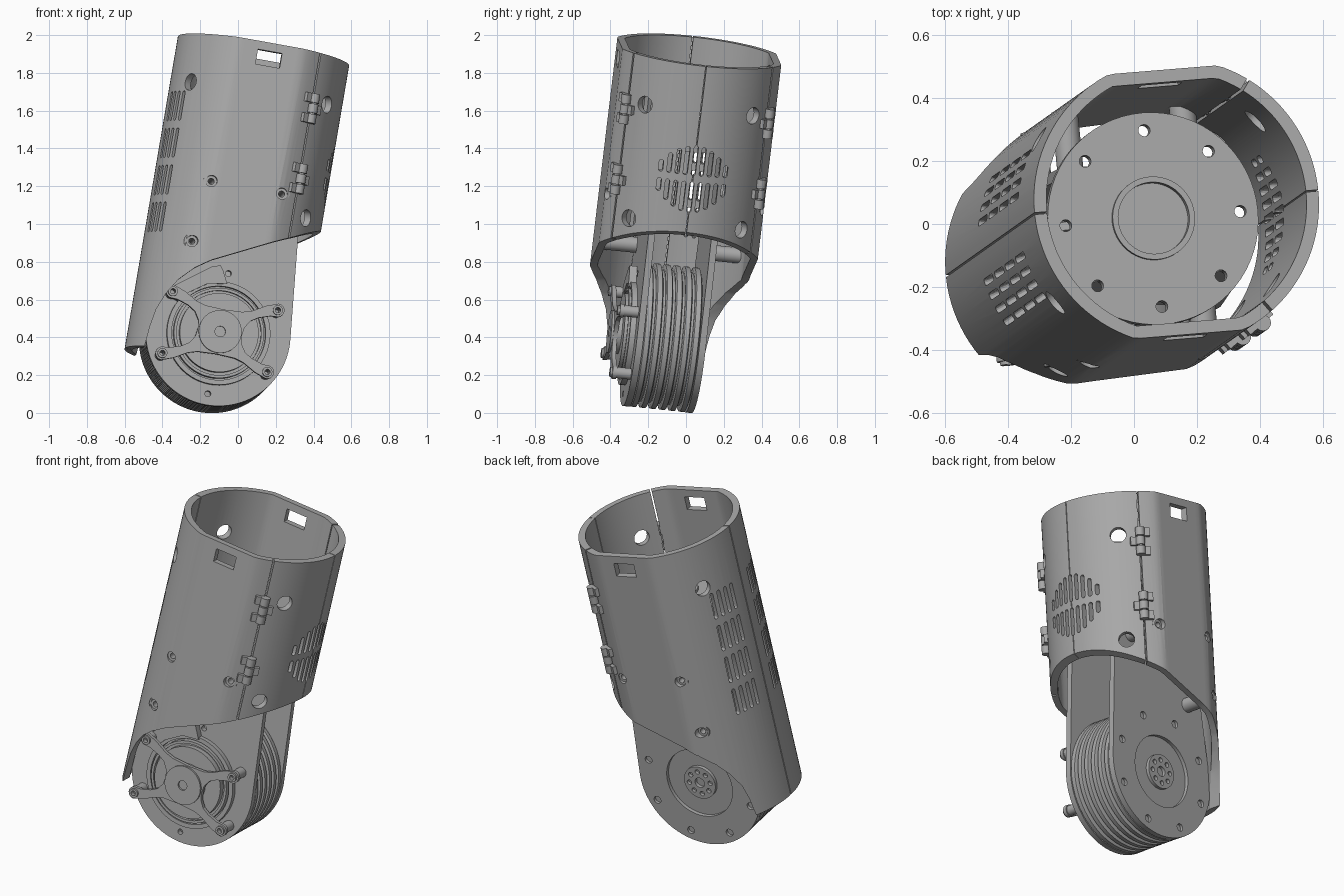
import bpy, bmesh, math
from mathutils import Matrix, Vector

if "Cube" in bpy.data.objects:
    bpy.data.objects.remove(bpy.data.objects["Cube"], do_unlink=True)

X, Y, Z = Vector((1, 0, 0)), Vector((0, 1, 0)), Vector((0, 0, 1))
R, FLAT, WALL = 0.46, 0.425, 0.04      # shell radius, half depth, thickness
AXLE = -1.547                          # axle height below the rim

grey = bpy.data.materials.new("mid_grey")
grey.use_nodes = True
grey.diffuse_color = (0.4, 0.4, 0.4, 1)
grey.node_tree.nodes["Principled BSDF"].inputs["Base Color"].default_value = (0.4, 0.4, 0.4, 1)

# the whole leaning assembly is modelled upright, then tipped by this matrix
up = Vector((0.167, 0.118, 0.979)).normalized()
side = Vector((0.98, 0.08, -0.177))
side = (side - up * side.dot(up)).normalized()
TILT = Matrix.Translation((0.135, 0.07, 1.915)) @ Matrix((side, up.cross(side), up)).transposed().to_4x4()
parts = []


def frame(axis, origin=(0, 0, 0)):
    w = Vector(axis).normalized()
    v = Y if abs(w.z) > 0.9 else Z
    return Matrix.Translation(origin) @ Matrix((v.cross(w), v, w)).transposed().to_4x4()


def finish(name, bm, fr):
    bmesh.ops.transform(bm, matrix=fr, verts=bm.verts)
    bmesh.ops.recalc_face_normals(bm, faces=bm.faces)
    mesh = bpy.data.meshes.new(name)
    bm.to_mesh(mesh)
    bm.free()
    mesh.materials.append(grey)
    ob = bpy.data.objects.new(name, mesh)
    bpy.context.collection.objects.link(ob)
    parts.append(ob)
    return ob


def extrude(name, pts, d0, d1, fr):
    bm = bmesh.new()
    face = bm.faces.new([bm.verts.new((x, y, d0)) for x, y in pts])
    new = bmesh.ops.extrude_face_region(bm, geom=[face], use_keep_orig=True)["geom"]
    bmesh.ops.translate(bm, vec=(0, 0, d1 - d0), verts=[g for g in new if isinstance(g, bmesh.types.BMVert)])
    return finish(name, bm, fr)


def lathe(name, profile, fr, n=64):
    bm = bmesh.new()
    vs = [bm.verts.new((r, 0, h)) for r, h in profile]
    loop = [bm.edges.new(p) for p in zip(vs, vs[1:] + vs[:1])]
    bmesh.ops.spin(bm, geom=vs + loop, axis=Z, cent=(0, 0, 0), angle=math.tau, steps=n)
    bmesh.ops.remove_doubles(bm, verts=bm.verts, dist=1e-5)
    bmesh.ops.dissolve_degenerate(bm, edges=bm.edges, dist=1e-5)
    return finish(name, bm, fr)


def tube(name, r0, r1, h0, h1, fr, n=48):
    return lathe(name, [(r0, h0), (r1, h0), (r1, h1), (r0, h1)], fr, n)


def arc(r, a0, a1, n, cx=0, cy=0):
    return [(cx + r * math.cos(math.radians(a0 + (a1 - a0) * i / n)),
             cy + r * math.sin(math.radians(a0 + (a1 - a0) * i / n))) for i in range(n + 1)]


def disc(name, r, h0, h1, fr, n=48):
    return extrude(name, arc(r, 0, 360 - 360 / n, n - 1), h0, h1, fr)


def slot(w, h0, h1, d0, d1, fr):
    r = w / 2
    return extrude("cutter", arc(r, 0, 180, 6, 0, h1 - r) + arc(r, 180, 360, 6, 0, h0 + r), d0, d1, fr)


def box(name, x0, x1, y0, y1, d0, d1, fr):
    return extrude(name, [(x0, y0), (x1, y0), (x1, y1), (x0, y1)], d0, d1, fr)


def cut(targets, cutters):
    bm = bmesh.new()
    for c in cutters:
        bm.from_mesh(c.data)
        parts.remove(c)
        bpy.data.objects.remove(c, do_unlink=True)
    tool = finish("cutter", bm, Matrix())
    tool.hide_render = True
    for t in targets:
        mod = t.modifiers.new("cut", "BOOLEAN")
        mod.operation, mod.solver, mod.object = "DIFFERENCE", "EXACT", tool
        bpy.context.view_layer.update()
        done = bpy.data.meshes.new_from_object(t.evaluated_get(bpy.context.evaluated_depsgraph_get()))
        t.modifiers.clear()
        t.data = done
    parts.remove(tool)
    bpy.data.objects.remove(tool, do_unlink=True)


def radial(deg, c=0):
    t = math.radians(deg)
    return frame((math.cos(t), math.sin(t), 0), (0, 0, c))


# outer shell: two long panels and two short door panels
def panel(name, a0, a1):
    def clamp(pts, lim):
        return [(x, max(-lim, min(lim, y))) for x, y in pts]
    n = 36
    pts = clamp(arc(R, a0, a1, n), FLAT) + clamp(arc(R - WALL, a1, a0, n), FLAT - WALL)
    return extrude(name, pts, -1.7, 0, frame(Z))


SEAM = 54
panels = [panel("front_shell", -179.6, -SEAM - 0.6), panel("back_shell", SEAM + 0.6, 179.6),
          panel("front_door", -SEAM + 0.6, -0.3), panel("back_door", 0.3, SEAM - 0.6)]

front = frame(-Y)
skirt = [(0.6, -0.82), (0.3, -0.985), (0.01, -1.13), (-0.12, -1.195), (-0.2, -1.25), (-0.27, -1.32),
         (-0.32, -1.4), (-0.355, -1.49), (-0.37, -1.58), (-0.38, -1.69), (-0.6, -1.69), (-0.6, -2), (0.6, -2)]
cutters = [extrude("cutter", skirt, -1, 1, front), box("cutter", -0.065, 0.065, -0.125, -0.045, -1, 1, front)]
for s in (-1, 1):
    for deg, c in ((39, -0.255), (145, -0.262), (41, -0.872)):
        cutters.append(disc("cutter", 0.045, 0.2, 0.6, radial(s * deg, c), 32))
    for a, c in ((-0.19, -0.78), (0.19, -0.78), (-0.236, -1.11)):
        fr = frame(Y * s, (a, 0, c))
        cutters.append(disc("cutter", 0.03, 0.25, 0.6, fr, 24))
        end = min(FLAT, math.sqrt(R * R - a * a)) - 0.02
        tube("shell_post", 0.016, 0.042, 0.17, end, fr, 24)
    for row in range(4):
        for col in range(4):
            cutters.append(slot(0.022, -0.08, 0.08, 0.3, 0.6, radial(180 + s * (12 + 6 * col), -0.39 - 0.2 * row)))
# round vent grille in the door
for i in range(-4, 5):
    top = 0.18 - 0.006 * i * i
    fr = frame(X, (0, i * 0.043, -0.61))
    cutters += [slot(0.023, 0.02, top, 0.2, 0.6, fr), slot(0.023, -top, -0.015, 0.2, 0.6, fr)]
cut(panels, cutters)

# door hinges
for s in (-1, 1):
    for c in (-0.30, -0.68):
        t = math.radians(s * SEAM)
        prof = [(0, -0.08)]
        for k in (-0.08, -0.025, 0.03):
            prof += [(0.026, k), (0.026, k + 0.048), (0.016, k + 0.048), (0.016, k + 0.055)]
        prof = prof[:-2] + [(0, 0.078)]
        lathe("hinge_barrel", prof, frame(Z, (0.475 * math.cos(t), 0.475 * math.sin(t), c)), 20)
        for k, d in ((-0.08, -1), (-0.025, 1), (0.03, -1)):
            x = -s * d * 0.055
            box("hinge_leaf", min(x, 0), max(x, 0), k, k + 0.048, 0.425, 0.478, radial(s * SEAM, c))

# fork: two tapered side plates under a round mounting plate
outline = arc(0.385, 175, 365, 60, 0, AXLE) + [(0.285, -0.46), (-0.285, -0.46)]
front_plate = extrude("front_fork_plate", outline, 0.15, 0.185, front)
back_plate = extrude("back_fork_plate", outline, -0.185, -0.15, front)
back = frame(Y, (0, 0, AXLE))
face = frame(-Y, (0, 0, AXLE))


def ring_of(n, r, hole, h0, h1, fr, start=0):
    return [disc("cutter", hole, h0, h1, fr @ Matrix.Translation((x, y, 0)), 20)
            for x, y in arc(r, start, start + 360 - 360 / n, n - 1)]


cut([back_plate], [disc("cutter", 0.21, 0.163, 0.3, back, 64)] + ring_of(8, 0.33, 0.022, 0.168, 0.3, back, 22))
hub = disc("back_hub", 0.1, 0.14, 0.183, back)
cut([hub], [disc("cutter", 0.03, 0.155, 0.3, back, 24)] + ring_of(8, 0.068, 0.014, 0.16, 0.3, back))
cut([front_plate], ring_of(2, 0.325, 0.016, 0.1, 0.3, face, 90))

mount = disc("mounting_plate", 0.34, -0.485, -0.445, frame(Z), 64)
cut([mount], ring_of(8, 0.283, 0.019, -1, 0, frame(Z)) + [disc("cutter", 0.115, -0.46, -0.3, frame(Z))]
    + ring_of(6, 0.1, 0.016, -1, -0.4615, frame(Z), 20))
tube("mounting_collar", 0.115, 0.133, -0.46, -0.43, frame(Z))

# ribbed drum between the plates
prof = [(0.05, -0.15)]
for i in range(6):
    h = -0.15 + i * 0.052
    prof += [(0.368, h), (0.384, h + 0.006), (0.384, h + 0.032), (0.368, h + 0.038)]
    if i < 5:
        prof += [(0.355, h + 0.038), (0.355, h + 0.052)]
lathe("ribbed_drum", prof + [(0.05, 0.15)], back, 96)

# stacked actuator discs on the front
tube("actuator_rim", 0.25, 0.275, 0.17, 0.215, face, 64)
lathe("actuator_body", [(0, 0.17), (0.24, 0.17), (0.24, 0.225), (0.225, 0.225), (0.225, 0.205), (0.21, 0.205),
                        (0.21, 0.24), (0, 0.24)], face)
extrude("cable_guard", [(-0.3, 0.15), (-0.285, 0.2), (-0.09, 0.345), (-0.05, 0.355), (-0.035, 0.335),
                        (0, 0.265), (-0.1, 0.25), (-0.2, 0.18), (-0.24, 0.13)], 0.18, 0.225, face)

# four-armed bracket on standoffs
quarter = [(0.118, 0), (0.125, 0.045), (0.15, 0.085), (0.19, 0.11), (0.25, 0.13)] \
    + arc(0.036, -75, 90, 8, 0.283, 0.167) + [(0.22, 0.18), (0.15, 0.14), (0.1, 0.125), (0, 0.12)]
half = quarter + [(-x, y) for x, y in quarter[-2::-1]]
bracket = extrude("bracket", half + [(x, -y) for x, y in half[-2:0:-1]], 0.262, 0.285, face)
cut([bracket], [disc("cutter", 0.016, 0.2, 0.4, face @ Matrix.Translation((x, y, 0)), 20)
                for x in (-0.283, 0.283) for y in (-0.167, 0.167)])
for x in (-0.283, 0.283):
    for y in (-0.167, 0.167):
        fr = face @ Matrix.Translation((x, y, 0))
        tube("bracket_standoff", 0.014, 0.03, 0.17, 0.265, fr, 24)
        tube("bracket_boss", 0.014, 0.026, 0.28, 0.297, fr, 24)
tube("bracket_hub", 0.028, 0.114, 0.235, 0.297, face)
disc("hub_bolt", 0.03, 0.235, 0.28, face, 24)

# tip into place and shade
bpy.ops.object.select_all(action="DESELECT")
for ob in parts:
    ob.data.transform(TILT)
    ob.select_set(True)
bpy.context.view_layer.objects.active = parts[0]
bpy.ops.object.shade_smooth_by_angle(angle=math.radians(25))
